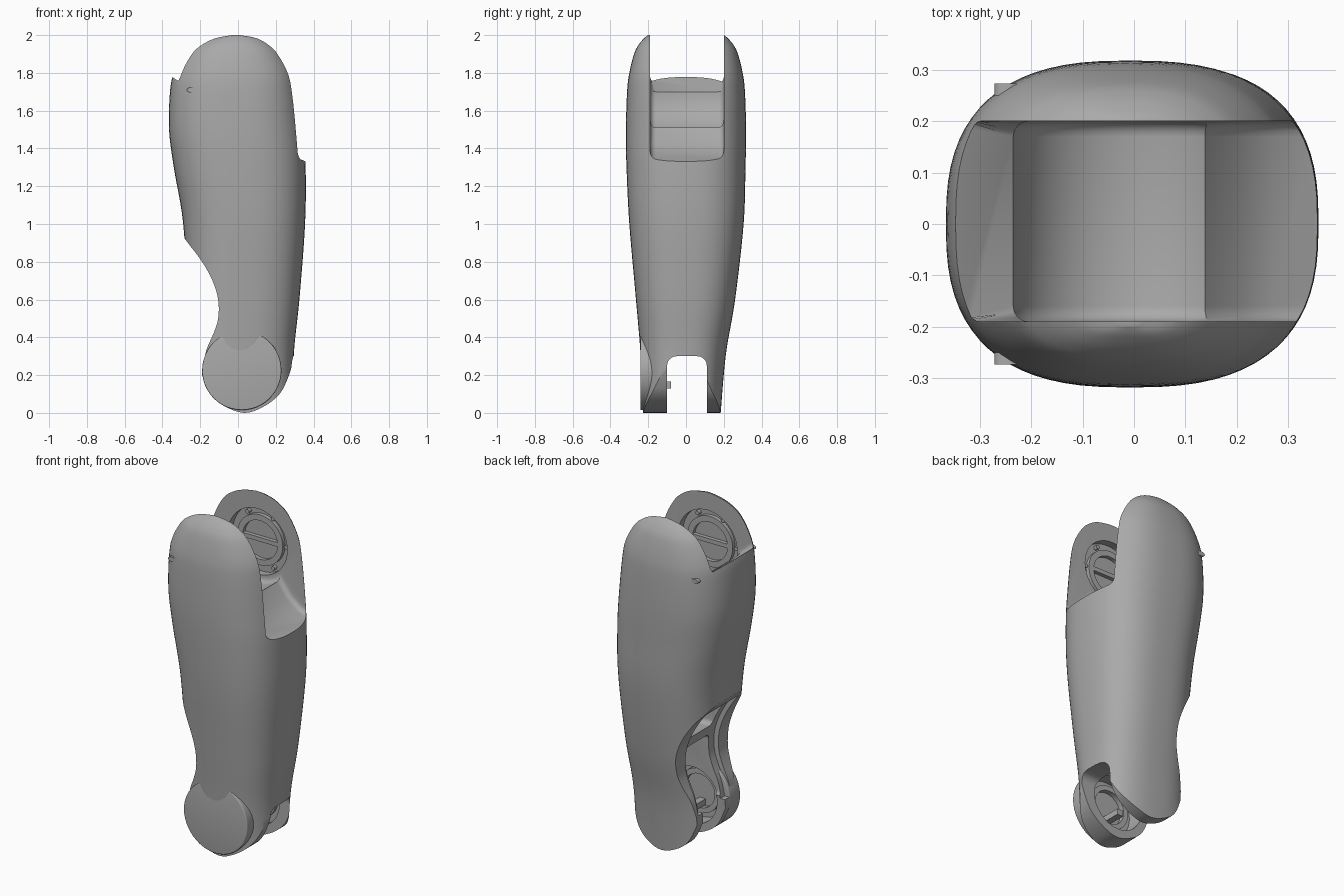
import bpy, bmesh, math
from mathutils import Vector

cube = bpy.data.objects.get("Cube")
if cube:
    bpy.data.objects.remove(cube, do_unlink=True)

grey = bpy.data.materials.new("shell grey")
grey.use_nodes = True
grey.diffuse_color = (0.4, 0.4, 0.4, 1)
grey.node_tree.nodes["Principled BSDF"].inputs["Base Color"].default_value = grey.diffuse_color


def finish(bm, name):
    bmesh.ops.recalc_face_normals(bm, faces=bm.faces)
    mesh = bpy.data.meshes.new(name)
    bm.to_mesh(mesh)
    bm.free()
    mesh.materials.append(grey)
    obj = bpy.data.objects.new(name, mesh)
    bpy.context.collection.objects.link(obj)
    return obj


def activate(obj):
    bpy.ops.object.select_all(action="DESELECT")
    obj.select_set(True)
    bpy.context.view_layer.objects.active = obj


def smooth(obj):
    activate(obj)
    bpy.ops.object.shade_smooth_by_angle(angle=math.radians(32))


def spline(keys, steps):
    """Catmull-Rom points through the keys."""
    keys = [Vector(k) for k in keys]
    out = []
    for i in range(len(keys) - 1):
        a, b, c, d = (keys[max(0, min(len(keys) - 1, i + j))] for j in (-1, 0, 1, 2))
        for s in range(steps):
            t = s / steps
            out.append(0.5 * (2 * b + (c - a) * t + (2 * a - 5 * b + 4 * c - d) * t * t
                              + (3 * b - a - 3 * c + d) * t ** 3))
    return out + [keys[-1]]


def prism(name, profile, y0, y1, bevel=0):
    """Extrude an x-z profile along y, optionally rounding the end edges."""
    bm = bmesh.new()
    face = bm.faces.new([bm.verts.new((p[0], y0, p[1])) for p in profile])
    new = bmesh.ops.extrude_face_region(bm, geom=[face])["geom"]
    for v in new:
        if isinstance(v, bmesh.types.BMVert):
            v.co.y = y1
    if bevel:
        ends = [e for e in bm.edges if abs(e.verts[0].co.y - e.verts[1].co.y) < 1e-5]
        bmesh.ops.bevel(bm, geom=ends, offset=bevel, segments=4, profile=0.5, affect="EDGES")
    return finish(bm, name)


def arc(cx, cz, r, start=0, end=360, n=48):
    count = n if end - start == 360 else n + 1
    angles = [math.radians(start + (end - start) * i / n) for i in range(count)]
    return [(cx + r * math.cos(a), cz + r * math.sin(a)) for a in angles]


def disc(name, cx, cz, r, y0, y1, bevel=0):
    return prism(name, arc(cx, cz, r), y0, y1, bevel)


def boolean(obj, cutter, operation="DIFFERENCE"):
    cutter.hide_render = True
    mod = obj.modifiers.new("cut", "BOOLEAN")
    mod.operation, mod.object, mod.solver = operation, cutter, "EXACT"
    activate(obj)
    bpy.ops.object.modifier_apply(modifier=mod.name)
    bpy.data.objects.remove(cutter, do_unlink=True)


def box(name, low, high, bevel=0):
    bm = bmesh.new()
    bmesh.ops.create_cube(bm, size=1)
    for v in bm.verts:
        v.co = [l + (c + 0.5) * (h - l) for c, l, h in zip(v.co, low, high)]
    if bevel:
        along = [e for e in bm.edges if abs(e.verts[0].co.x - e.verts[1].co.x) > 1e-5]
        bmesh.ops.bevel(bm, geom=along, offset=bevel, segments=6, profile=0.5, affect="EDGES")
    return finish(bm, name)


# Shell: rounded sections given as height, left, right, front, back
sections = spline([
    (-0.05, -0.3, 0.29, -0.225, 0.18), (0.3, -0.28, 0.295, -0.24, 0.21),
    (0.6, -0.27, 0.325, -0.265, 0.26), (1.0, -0.29, 0.355, -0.3, 0.305),
    (1.3, -0.34, 0.358, -0.315, 0.315), (1.5, -0.365, 0.345, -0.318, 0.318),
    (1.7, -0.36, 0.325, -0.312, 0.312), (1.8, -0.34, 0.305, -0.3, 0.3),
    (1.9, -0.29, 0.255, -0.275, 0.275), (1.95, -0.24, 0.21, -0.25, 0.25),
    (1.985, -0.17, 0.15, -0.22, 0.22), (2.0, -0.06, 0.04, -0.2, 0.2)], 6)
bm = bmesh.new()
SIDES, POWER = 72, 2 / 2.6
rings = []
for z, xl, xr, yf, yb in sections:
    ring = []
    for i in range(SIDES):
        a = math.tau * i / SIDES
        c, s = math.cos(a), math.sin(a)
        x = (xl + xr) / 2 + (xr - xl) / 2 * math.copysign(abs(c) ** POWER, c)
        y = (yf + yb) / 2 + (yb - yf) / 2 * math.copysign(abs(s) ** POWER, s)
        ring.append(bm.verts.new((x, y, z)))
    rings.append(ring)
for low, high in zip(rings, rings[1:]):
    for i in range(SIDES):
        j = (i + 1) % SIDES
        bm.faces.new((low[i], low[j], high[j], high[i]))
bm.faces.new(rings[0])
bm.faces.new(rings[-1])
shell = finish(bm, "leg_shell")

# Side outline: hollow behind the knee and round foot end
hollow = [tuple(p) for p in spline([
    (-0.33, 0.99), (-0.28, 0.92), (-0.25, 0.88), (-0.19, 0.8), (-0.135, 0.7), (-0.105, 0.6),
    (-0.105, 0.5), (-0.13, 0.42), (-0.165, 0.34), (-0.187, 0.25)], 4)]
foot = [tuple(p) for p in spline([
    (-0.19, 0.2), (-0.145, 0.1), (-0.08, 0.04), (0.03, 0), (0.13, 0.03),
    (0.22, 0.1), (0.27, 0.2), (0.297, 0.3)], 4)]
outline = [(0.6, 2.2), (-0.6, 2.2), (-0.6, 0.99)] + hollow + foot + [(0.6, 0.4)]
boolean(shell, prism("outline_cutter", outline, -0.6, 0.6), "INTERSECT")

# Round outer cap of the foot joint
cap = disc("foot_cap", 0.02, 0.225, 0.21, -0.242, -0.14, 0.006)

# Top slot with a round cradle and a sloping lip
cradle = arc(0, 1.7, 0.235, 180, 306, 24)
lip = [(0.2, 1.425), (0.27, 1.37), (0.36, 1.33), (0.6, 1.28)]
top = [(0.6, 2.3), (-0.6, 2.3), (-0.6, 1.95), (-0.35, 1.78)]
boolean(shell, prism("top_slot_cutter", top + cradle + lip, -0.19, 0.2, 0.03))

# Bottom slot and round joint recesses
for part in (shell, cap):
    boolean(part, box("foot_slot_cutter", (-0.6, -0.1, -0.3), (0.6, 0.11, 0.3), 0.05))
    boolean(part, disc("foot_recess_cutter", 0.03, 0.22, 0.165, -0.2, 0.15))
for y0, y1 in ((-0.235, -0.1), (0.1, 0.245)):
    boolean(shell, disc("hip_recess_cutter", -0.01, 1.7, 0.195, y0, y1))

# Recessed frame and two windows in the hollow
inset = [(x + 0.03, z) for x, z in hollow if z < 0.87]
boolean(shell, prism("frame_cutter", [(-0.5, 0.87)] + inset + [(-0.5, 0.25)], -0.16, 0.15))
for name, z0, z1 in (("upper", 0.67, 0.84), ("lower", 0.26, 0.61)):
    boolean(shell, box(name + "_window_cutter", (-0.5, -0.11, z0), (0.1, 0.11, z1), 0.03))


def hub_ring(name, x, z, outer, inner, y0, y1):
    ring = disc(name, x, z, outer, y0, y1)
    boolean(ring, disc("hole_cutter", x, z, inner, y0 - 0.1, y1 + 0.1))
    smooth(ring)


# Joint rings, spokes and bolt heads on the inner walls
for side, wall, face in (("front", -0.237, -0.212), ("back", 0.247, 0.222)):
    y0, y1 = sorted((wall, face))
    hub_ring(side + "_hip_ring", -0.01, 1.7, 0.15, 0.115, y0, y1)
    box(side + "_hip_spoke", (-0.135, y0, 1.69), (0.115, y1, 1.715))
    for i in range(6):
        a = math.tau * i / 6
        smooth(disc(side + "_hip_bolt", -0.01 + 0.17 * math.cos(a), 1.7 + 0.17 * math.sin(a),
                    0.012, y0, y1))
hub_ring("front_foot_ring", 0.03, 0.22, 0.13, 0.1, -0.202, -0.17)
hub_ring("back_foot_ring", 0.03, 0.22, 0.13, 0.1, 0.13, 0.152)
box("foot_peg", (0.01, -0.205, 0.13), (0.05, -0.08, 0.165))

# Small oval plugs on the outer faces
for side, y0, y1 in (("front", -0.273, -0.25), ("back", 0.25, 0.273)):
    oval = [(-0.245 + 0.026 * math.cos(a), 1.71 + 0.014 * math.sin(a))
            for a in (math.tau * i / 24 for i in range(24))]
    smooth(prism(side + "_plug", oval, y0, y1))

smooth(shell)
smooth(cap)
